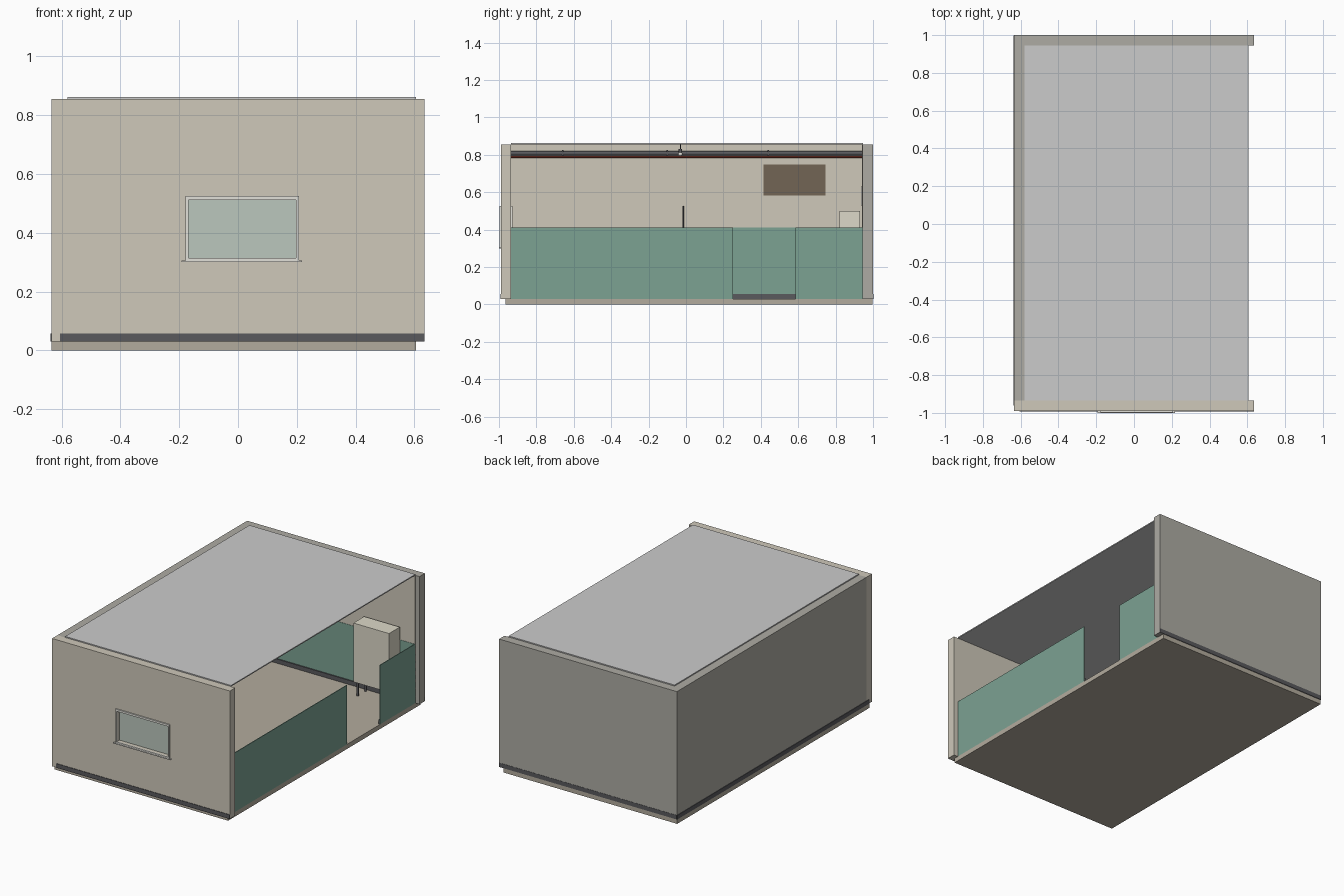
import bpy, bmesh, math
from mathutils import Matrix, Vector

if "Cube" in bpy.data.objects:
    bpy.data.objects.remove(bpy.data.objects["Cube"])


def mat(name, r, g, b, a=1):
    m = bpy.data.materials.new(name)
    m.diffuse_color = (r, g, b, a)
    m.use_nodes = True
    m.node_tree.nodes["Principled BSDF"].inputs["Base Color"].default_value = m.diffuse_color
    return m


BEIGE = mat("beige_plaster", .62, .58, .49)
DARK = mat("outer_plaster", .42, .41, .37)
GREEN = mat("green_paint", .20, .36, .29)
SKIRT = mat("dark_skirting", .10, .10, .11)
FLOOR = mat("floor_boards", .45, .41, .34)
ROOF = mat("ceiling_grey", .78, .77, .75)
WHITE = mat("white_paint", .76, .75, .70)
GLASS = mat("window_glass", .50, .57, .51)
BROWN = mat("brown_board", .17, .13, .09)
CREAM = mat("cream_enamel", .72, .69, .58)
RED = mat("red_pipe_paint", .30, .05, .03)


def finish(name, bm, m):
    bmesh.ops.recalc_face_normals(bm, faces=bm.faces)
    me = bpy.data.meshes.new(name)
    bm.to_mesh(me)
    bm.free()
    me.materials.append(m)
    ob = bpy.data.objects.new(name, me)
    bpy.context.collection.objects.link(ob)
    return ob


def box(name, x0, x1, y0, y1, z0, z1, m):
    bm = bmesh.new()
    bmesh.ops.create_cube(bm, size=1)
    bmesh.ops.scale(bm, vec=(x1 - x0, y1 - y0, z1 - z0), verts=bm.verts)
    bmesh.ops.translate(bm, vec=((x0 + x1) / 2, (y0 + y1) / 2, (z0 + z1) / 2), verts=bm.verts)
    return finish(name, bm, m)


def frame(name, outer, inner, y0, y1, m):
    """Upright panel facing y with a rectangular hole; rects are x0, x1, z0, z1."""
    bm = bmesh.new()
    loops = []
    for y in (y0, y1):
        for a, b, c, d in (outer, inner):
            loops.append([bm.verts.new((x, y, z)) for x, z in ((a, c), (b, c), (b, d), (a, d))])
    for p, q in ((0, 1), (1, 3), (3, 2), (2, 0)):
        for i in range(4):
            j = (i + 1) % 4
            bm.faces.new((loops[p][i], loops[p][j], loops[q][j], loops[q][i]))
    return finish(name, bm, m)


def rod(name, a, b, r, m, sides=10):
    a, b = Vector(a), Vector(b)
    bm = bmesh.new()
    rot = (b - a).to_track_quat('Z', 'Y').to_matrix().to_4x4()
    bmesh.ops.create_cone(bm, cap_ends=True, segments=sides, radius1=r, radius2=r,
                          depth=(b - a).length, matrix=Matrix.Translation((a + b) / 2) @ rot)
    for f in bm.faces:
        f.smooth = len(f.verts) == 4
    return finish(name, bm, m)


# Inner room limits
X0, X1, Y0, Y1 = -.58, .605, -.935, .945
ZF, ZT = .03, .855

# Floor, ceiling and three walls
box("floor", -.635, X1, -.965, .997, 0, ZF, FLOOR)
box("ceiling", X0, X1, Y0, Y1, ZT, .862, ROOF)
HOLE = (-.168, .198, .315, .512)
frame("front_wall", (-.635, .635, ZF, ZT), HOLE, -.99, Y0, BEIGE)
box("back_wall", -.635, .635, Y1, 1.0, ZF, ZT, DARK)
box("left_wall", -.635, X0, Y0, Y1, ZF, ZT, DARK)
box("left_wall_lining", X0, X0 + .003, Y0, Y1, ZF, ZT - .001, BEIGE)
box("back_wall_lining", X0, X1, Y1 - .003, Y1, ZF, ZT - .001, BEIGE)

# Green lower wall panels, the right side leaving a doorway
T, ZG = .005, .412
box("left_panel", X0, X0 + T, Y0, Y1, ZF, ZG, GREEN)
box("back_panel", X0, X1, Y1 - T, Y1, ZF, ZG, GREEN)
for n, a, b in (("front", Y0, .25), ("back", .585, Y1)):
    box("right_panel_" + n, X1 - T, X1, a, b, ZF, ZG, GREEN)
    box("right_skirting_" + n, X1 - .012, X1 - T, a, b, ZF, .057, SKIRT)
frame("front_panel", (X0, X1, ZF, ZG), (-.19, .215, .30, ZG - .001), Y0, Y0 + T, GREEN)

# Skirting inside and outside
box("left_skirting", X0, X0 + .012, Y0, Y1, ZF, .057, SKIRT)
box("back_skirting", X0, X1, Y1 - .012, Y1, ZF, .057, SKIRT)
box("front_skirting", X0, X1, Y0, Y0 + .012, ZF, .057, SKIRT)
box("outer_front_skirting", -.605, .635, -.993, -.989, ZF, .057, SKIRT)
box("outer_left_skirting", -.638, -.634, -.96, .997, ZF, .057, SKIRT)
box("outer_back_skirting", -.635, .635, .998, 1.0015, ZF, .057, SKIRT)

# Window: casing on both faces, glass and sills
CASE = (-.178, .207, .304, .525)
frame("window_casing_outer", CASE, HOLE, -.998, -.99, WHITE)
frame("window_casing_inner", CASE, HOLE, Y0, Y0 + .008, WHITE)
box("window_glass", *HOLE[:2], -.968, -.962, *HOLE[2:], GLASS)
box("window_sill_outer", -.192, .217, -1.0, -.99, .30, .306, WHITE)
box("window_sill_inner", -.192, .217, Y0, Y0 + .012, .30, .306, WHITE)

# Notice board, wall box and upright post
box("notice_board", X0 + .003, X0 + .010, .415, .745, .583, .748, BROWN)
box("wall_box", -.05, .05, Y1 - .010, Y1 - .003, .53, .63, WHITE)
rod("wall_post", (X0 + .012, -.015, ZF), (X0 + .012, -.015, .525), .005, SKIRT)

# Cabinet on legs against the back wall
box("cabinet", .25, .505, .82, .93, .12, .50, CREAM)
for i, x in enumerate((.27, .485)):
    for j, y in enumerate((.835, .915)):
        rod("cabinet_leg_%d%d" % (i, j), (x, y, ZF), (x, y, .12), .007, SKIRT)

# Pipes high on the left wall with clips
rod("large_pipe", (-.56, Y0, .808), (-.56, Y1, .808), .012, SKIRT)
rod("red_pipe", (-.565, Y0, .788), (-.565, Y1, .788), .005, RED)
for i, y in enumerate((-.66, -.10, .44)):
    box("pipe_clip_%d" % i, X0 + .003, -.545, y - .004, y + .004, .794, .826, SKIRT)

# Ceiling lamp
LX, LY = .04, -.03
rod("lamp_cord", (LX, LY, .82), (LX, LY, ZT), .003, SKIRT)
rod("lamp_socket", (LX, LY, .812), (LX, LY, .83), .009, SKIRT)
bm = bmesh.new()
bmesh.ops.create_uvsphere(bm, u_segments=12, v_segments=8, radius=.012,
                          matrix=Matrix.Translation((LX, LY, .804)))
for f in bm.faces:
    f.smooth = True
finish("lamp_bulb", bm, WHITE)
